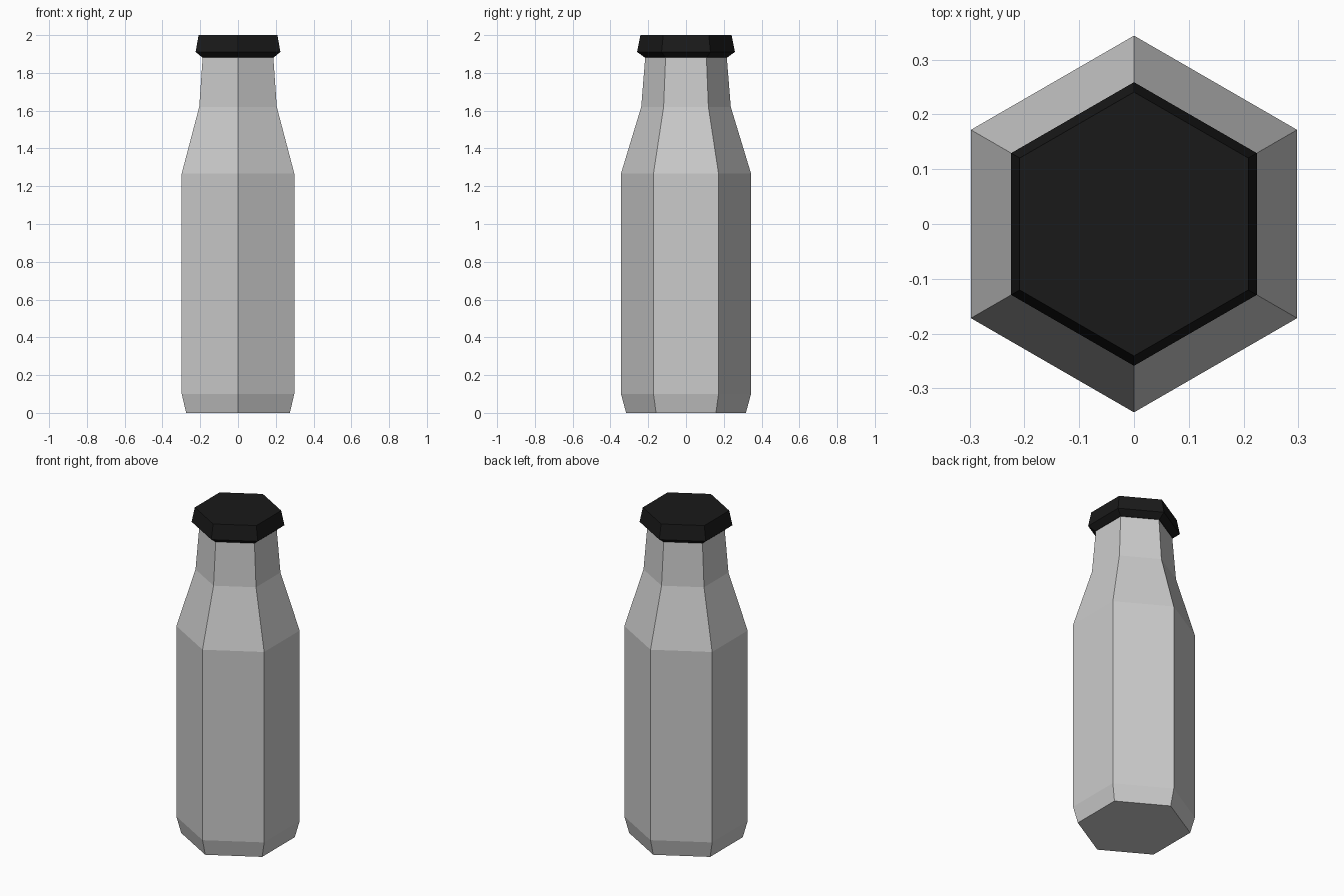
import bpy, bmesh
from math import sin, cos, pi

if "Cube" in bpy.data.objects:
    bpy.data.objects.remove(bpy.data.objects["Cube"])

SIDES = 6


def lathe(name, profile):
    """Closed hexagonal solid from (radius, z) points, corners on the y axis."""
    bm = bmesh.new()
    rings = []
    for r, z in profile:
        rings.append([bm.verts.new((r * cos(pi / 2 + 2 * pi * i / SIDES),
                                    r * sin(pi / 2 + 2 * pi * i / SIDES), z))
                      for i in range(SIDES)])
    for low, high in zip(rings, rings[1:]):
        for i in range(SIDES):
            j = (i + 1) % SIDES
            bm.faces.new((low[i], low[j], high[j], high[i]))
    bm.faces.new(rings[0][::-1])
    bm.faces.new(rings[-1])
    mesh = bpy.data.meshes.new(name)
    bm.to_mesh(mesh)
    bm.free()
    obj = bpy.data.objects.new(name, mesh)
    bpy.context.collection.objects.link(obj)
    return obj


# Bottle: chamfered base, straight body, sloping shoulder, tapered neck
lathe("bottle_body", [(0.317, 0), (0.344, 0.10), (0.344, 1.268),
                      (0.237, 1.62), (0.216, 1.882)])

# Cap: flared lower lip, narrowing to a flat top
cap = lathe("bottle_cap", [(0.219, 1.882), (0.259, 1.911), (0.241, 2.0)])
black = bpy.data.materials.new("cap_black")
black.diffuse_color = (0.01, 0.01, 0.01, 1)
black.use_nodes = True
black.node_tree.nodes["Principled BSDF"].inputs["Base Color"].default_value = black.diffuse_color
cap.data.materials.append(black)
